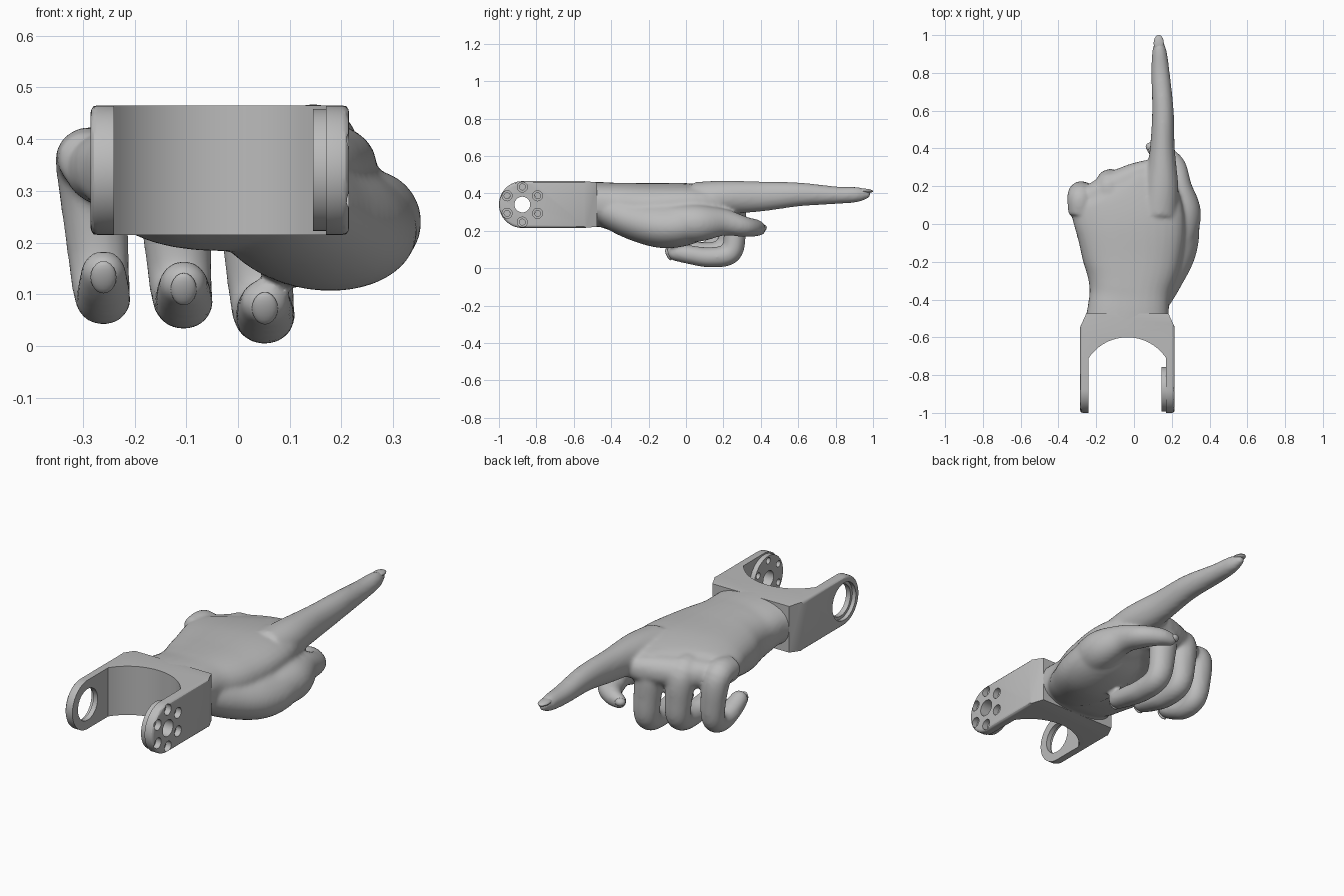
import bpy, bmesh, math
from mathutils import Vector, Matrix

cube = bpy.data.objects.get("Cube")
if cube:
    bpy.data.objects.remove(cube, do_unlink=True)

grey = bpy.data.materials.new("plain grey")
grey.use_nodes = True
grey.diffuse_color = (0.5, 0.5, 0.5, 1)
grey.node_tree.nodes["Principled BSDF"].inputs["Base Color"].default_value = (0.5, 0.5, 0.5, 1)


def make_object(name, bm):
    bmesh.ops.recalc_face_normals(bm, faces=bm.faces)
    mesh = bpy.data.meshes.new(name)
    bm.to_mesh(mesh)
    bm.free()
    mesh.materials.append(grey)
    ob = bpy.data.objects.new(name, mesh)
    bpy.context.collection.objects.link(ob)
    return ob


def activate(ob):
    bpy.ops.object.select_all(action='DESELECT')
    ob.select_set(True)
    bpy.context.view_layer.objects.active = ob


def smooth(ob, angle=35):
    activate(ob)
    bpy.ops.object.shade_smooth_by_angle(angle=math.radians(angle))


def combine(target, tool, operation):
    activate(target)
    mod = target.modifiers.new("combine", 'BOOLEAN')
    mod.operation, mod.solver, mod.object = operation, 'EXACT', tool
    bpy.ops.object.modifier_apply(modifier=mod.name)
    bpy.data.objects.remove(tool, do_unlink=True)


def prism(name, points, offset):
    """Extrude a closed 3D outline along an offset."""
    bm = bmesh.new()
    face = bm.faces.new([bm.verts.new(p) for p in points])
    ext = bmesh.ops.extrude_face_region(bm, geom=[face])
    moved = [v for v in ext["geom"] if isinstance(v, bmesh.types.BMVert)]
    bmesh.ops.translate(bm, vec=offset, verts=moved)
    return make_object(name, bm)


def disc(name, x0, x1, y, z, r, n=40):
    ring = [(x0, y + r * math.cos(i * math.tau / n), z + r * math.sin(i * math.tau / n)) for i in range(n)]
    return prism(name, ring, (x1 - x0, 0, 0))


def catmull(a, b, c, d, t):
    return 0.5 * (2 * b + (c - a) * t + (2 * a - 5 * b + 4 * c - d) * t ** 2 + (3 * b - a - 3 * c + d) * t ** 3)


def loft(bm, keys, ref=(1, 0, 0), power=1.0, n=32, steps=6):
    """Sweep an oval along keys of (x, y, z, half width, half height), with a round end."""
    pts = [Vector(k) for k in keys]
    ext = [pts[0]] + pts + [pts[-1]]
    path = [catmull(*ext[i:i + 4], s / steps) for i in range(len(pts) - 1) for s in range(steps)]
    path.append(pts[-1])
    tangent = (path[-1].to_3d() - path[-3].to_3d()).normalized()
    last = path[-1]
    for a in (0.4, 0.8, 1.15, 1.45):
        c = last.to_3d() + tangent * last[4] * math.sin(a)
        path.append(Vector((*c, last[3] * math.cos(a), last[4] * math.cos(a))))
    rings = []
    for i, p in enumerate(path):
        t = (path[min(i + 1, len(path) - 1)].to_3d() - path[max(i - 1, 0)].to_3d()).normalized()
        side = Vector(ref) - t * t.dot(Vector(ref))
        side.normalize()
        up = side.cross(t)
        ring = []
        for j in range(n):
            c, s = math.cos(j * math.tau / n), math.sin(j * math.tau / n)
            c = math.copysign(abs(c) ** power, c)
            s = math.copysign(abs(s) ** power, s)
            ring.append(bm.verts.new(p.to_3d() + side * c * p[3] + up * s * p[4]))
        rings.append(ring)
    for a, b in zip(rings, rings[1:]):
        for j in range(n):
            bm.faces.new((a[j], a[(j + 1) % n], b[(j + 1) % n], b[j]))
    bm.faces.new(rings[0])
    bm.faces.new(rings[-1])


hand = bmesh.new()
# Back of the hand and wrist
loft(hand, [(-.035, -.52, .34, .225, .122), (-.03, -.45, .34, .215, .12), (-.02, -.35, .325, .217, .132),
            (-.01, -.2, .32, .26, .135), (-.02, 0, .34, .29, .115), (-.065, .15, .343, .285, .095),
            (-.09, .21, .345, .265, .075)], power=.8)
# Base of the thumb, tilted across the palm
loft(hand, [(.03, -.42, .325, .14, .1), (.09, -.28, .27, .165, .115), (.145, -.12, .24, .19, .13),
            (.175, .02, .25, .175, .12), (.18, .1, .27, .13, .09)], ref=(1, 0, -.2))
# Thumb folding under the index finger
loft(hand, [(.22, -.1, .24, .1, .1), (.255, .06, .24, .1, .1), (.237, .2, .245, .072, .068),
            (.21, .31, .222, .055, .062), (.15, .375, .215, .045, .045), (.1, .395, .21, .035, .033)], ref=(0, 0, 1))
# Pointing index finger
loft(hand, [(.13, .05, .37, .1, .09), (.145, .2, .378, .09, .09), (.15, .4, .383, .066, .08),
            (.153, .6, .394, .057, .064), (.14, .8, .39, .049, .047), (.135, .91, .393, .039, .041),
            (.132, .96, .396, .025, .028)])
# Curled fingers: knuckle x, tip x, y shift, lowest z, tip z, thickness
curled = [(.02, .052, 0, .003, .085, 1.0), (-.13, -.105, -.03, .03, .122, .97), (-.285, -.26, -.09, .035, .145, .9)]
for x0, x1, dy, low, tip, w in curled:
    mid = (x0 + x1) / 2
    loft(hand, [(x0, .14 + dy, .36, .07 * w, .06 * w), (x0, .24 + dy, .35, .075 * w, .07 * w),
                (mid, .26 + dy, .21, .068 * w, .06 * w), (x1 - .005, .24 + dy, low + .08, .062 * w, .058 * w),
                (x1, .13 + dy * .6, low + .055, .058 * w, .054 * w),
                (x1, .02 + dy * .3, (low + .055 + tip) / 2, .055 * w, .05 * w),
                (x1, -.06, tip, .048 * w, .045 * w)])
hand_ob = make_object("pointing_hand", hand)
remesh = hand_ob.modifiers.new("merge", 'REMESH')
remesh.mode, remesh.voxel_size = 'VOXEL', 0.01
relax = hand_ob.modifiers.new("relax", 'SMOOTH')
relax.factor, relax.iterations = 0.5, 8
activate(hand_ob)
for mod in ("merge", "relax"):
    bpy.ops.object.modifier_apply(modifier=mod)
hand_ob.data.polygons.foreach_set("material_index", [0] * len(hand_ob.data.polygons))
smooth(hand_ob, 60)


def nail(name, centre, size, tilt):
    bm = bmesh.new()
    bmesh.ops.create_uvsphere(bm, u_segments=20, v_segments=10, radius=1)
    matrix = Matrix.Translation(centre) @ Matrix.Rotation(math.radians(tilt), 4, 'X') @ Matrix.Diagonal((*size, 1))
    bmesh.ops.transform(bm, matrix=matrix, verts=bm.verts)
    smooth(make_object(name, bm))


nail("index_nail", (.131, .957, .413), (.027, .044, .012), -3)
nail("thumb_nail", (.088, .408, .215), (.026, .024, .02), 0)
for label, (x0, x1, dy, low, tip, w) in zip(("middle", "ring", "little"), curled):
    nail(label + "_nail", (x1, -.094, tip - .012), (.025, .012, .034), 25)

# Wrist bracket: fork outline with a round throat
axis_y, axis_z, mid_x = -.875, .34, -.035
throat = [(mid_x + .246 * math.sin(a), -.846 + .246 * math.cos(a))
          for a in [math.radians(-56.4 + 112.8 * i / 24) for i in range(25)]]
outline = [(-.24, -1), (-.285, -1), (-.285, -.545), (-.253, -.475), (.183, -.475), (.215, -.545), (.215, -1), (.17, -1)]
bracket = prism("wrist_bracket", [(x, y, .215) for x, y in outline + throat[::-1]], (0, 0, .25))
# Round off the arm ends
arc = [math.radians(90 + 180 * i / 28) for i in range(29)]
side = [(-.4, axis_y + .125 * math.cos(a), axis_z + .125 * math.sin(a)) for a in arc]
side += [(-.4, -.545, .215), (-.4, -.47, .222), (-.4, -.47, .458), (-.4, -.545, .465)]
combine(bracket, prism("end_shape", side, (.8, 0, 0)), 'INTERSECT')
# Soften the outer rims of the arms
bm = bmesh.new()
bm.from_mesh(bracket.data)
rim = [e for e in bm.edges if all(abs(v.co.x - mid_x) > .249 for v in e.verts)
       and len(e.link_faces) == 2 and e.calc_face_angle() > 1]
bmesh.ops.bevel(bm, geom=rim, offset=.014, segments=3, profile=.5, affect='EDGES')
bm.to_mesh(bracket.data)
bm.free()
# Mounting disc and bolt holes on one arm
combine(bracket, disc("mount_disc", .145, .18, axis_y, axis_z, .118), 'UNION')
combine(bracket, disc("centre_hole", .1, .3, axis_y, axis_z, .042), 'DIFFERENCE')
for i in range(6):
    a = math.radians(30 + 60 * i)
    y, z = axis_y + .094 * math.cos(a), axis_z + .094 * math.sin(a)
    combine(bracket, disc("bolt_hole", .1, .3, y, z, .016, 20), 'DIFFERENCE')
    combine(bracket, disc("bolt_recess", .185, .3, y, z, .027, 20), 'DIFFERENCE')
# Stepped bearing hole in the other arm
combine(bracket, disc("bearing_hole", -.4, -.2, axis_y, axis_z, .08), 'DIFFERENCE')
combine(bracket, disc("bearing_recess", -.4, -.265, axis_y, axis_z, .095), 'DIFFERENCE')
smooth(bracket, 30)
